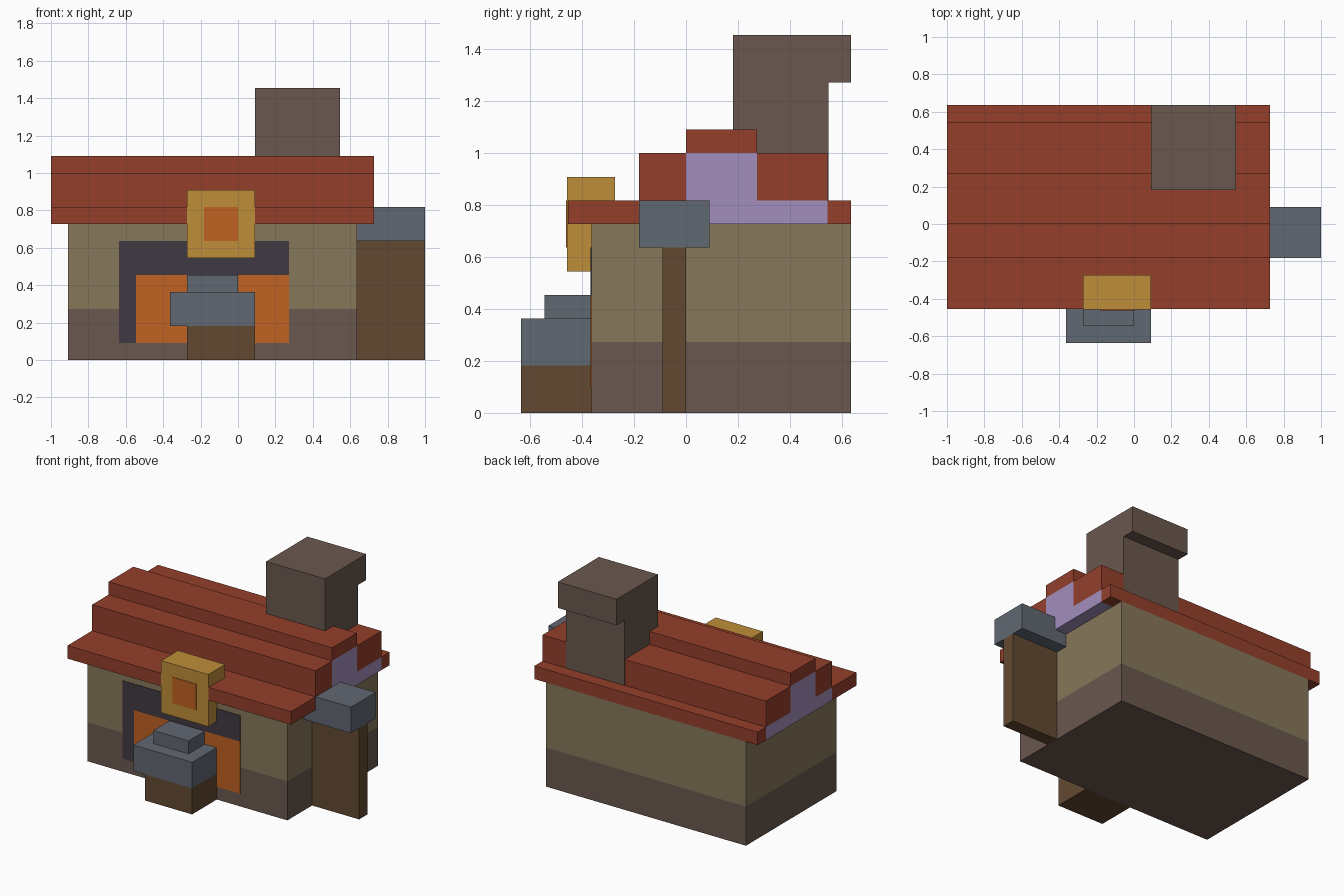
import bpy, bmesh
from mathutils import Vector

cube = bpy.data.objects.get("Cube")
if cube:
    bpy.data.objects.remove(cube, do_unlink=True)

U = 1 / 11  # one building block


def material(name, rgb):
    lin = [((c / 255 + 0.055) / 1.055) ** 2.4 for c in rgb] + [1.0]
    m = bpy.data.materials.new(name)
    m.use_nodes = True
    m.diffuse_color = lin
    bsdf = m.node_tree.nodes["Principled BSDF"]
    bsdf.inputs["Base Color"].default_value = lin
    bsdf.inputs["Roughness"].default_value = 0.9
    return m


ROOF = material("red_roof_tile", (148, 63, 43))
WALL = material("tan_plaster", (134, 119, 90))
STONE = material("brown_stone", (106, 88, 78))
IRON = material("blue_grey_iron", (97, 104, 114))
WOOD = material("dark_wood", (98, 73, 50))
GOLD = material("gold", (190, 142, 58))
FIRE = material("fire_orange", (192, 98, 34))
SOOT = material("dark_soot", (64, 58, 66))
GABLE = material("lilac_gable", (164, 143, 190))


def prism(name, mat, x, profile):
    """Extrude a (y, z) profile along x, all in block units."""
    bm = bmesh.new()
    face = bm.faces.new([bm.verts.new((x[0] * U, y * U, z * U)) for y, z in profile])
    ext = bmesh.ops.extrude_face_region(bm, geom=[face])
    moved = [v for v in ext["geom"] if isinstance(v, bmesh.types.BMVert)]
    bmesh.ops.translate(bm, verts=moved, vec=Vector(((x[1] - x[0]) * U, 0, 0)))
    bmesh.ops.recalc_face_normals(bm, faces=bm.faces)
    mesh = bpy.data.meshes.new(name)
    bm.to_mesh(mesh)
    bm.free()
    mesh.materials.append(mat)
    obj = bpy.data.objects.new(name, mesh)
    bpy.context.collection.objects.link(obj)
    return obj


def box(name, mat, x, y, z):
    return prism(name, mat, x, [(y[0], z[0]), (y[1], z[0]), (y[1], z[1]), (y[0], z[1])])


# House body
box("stone_base", STONE, (-10, 7), (-4, 7), (0, 3))
box("upper_wall", WALL, (-10, 7), (-4, 7), (3, 8))

# Stepped roof around the gable filling
RX = (-11, 8)
box("front_eave", ROOF, RX, (-5, -2), (8, 9))
box("back_eave", ROOF, RX, (6, 7), (8, 9))
box("front_roof_step", ROOF, RX, (-2, 0), (9, 11))
box("back_roof_step", ROOF, RX, (3, 6), (9, 11))
box("roof_ridge", ROOF, RX, (0, 3), (11, 12))
box("lower_gable", GABLE, RX, (-2, 6), (8, 9))
box("upper_gable", GABLE, RX, (0, 3), (9, 11))

# Chimney with a cap overhanging the back
prism("chimney", STONE, (1, 6),
      [(2, 9), (6.03, 9), (6.03, 14), (7, 14), (7, 16), (2, 16)])

# Side post with its iron block
box("side_post", WOOD, (7, 11), (-1, 0), (0, 7))
box("side_iron_block", IRON, (7, 11), (-2, 1), (7, 9))

# Forge opening: thin plates on the front wall
PLATE = (-4.04, -4)
box("forge_lintel", SOOT, (-7, 3), PLATE, (5, 7))
box("forge_jamb", SOOT, (-7, -6), PLATE, (1, 5))
box("forge_glow", FIRE, (-6, 3), PLATE, (1, 5))

# Anvil on its wooden stand
box("anvil_stand", WOOD, (-3, 1), (-7, -4), (0, 2))
box("anvil_body", IRON, (-4, 1), (-7, -4), (2, 4))
box("anvil_top", IRON, (-3, 0), (-6, -4), (4, 5))

# Sign hooked over the front eave
prism("sign_board", GOLD, (-3, 1),
      [(-5.04, 6), (-4, 6), (-4, 9), (-3, 9), (-3, 10), (-5.04, 10)])
box("sign_emblem", FIRE, (-2, 0), (-5.08, -5.04), (7, 9))
